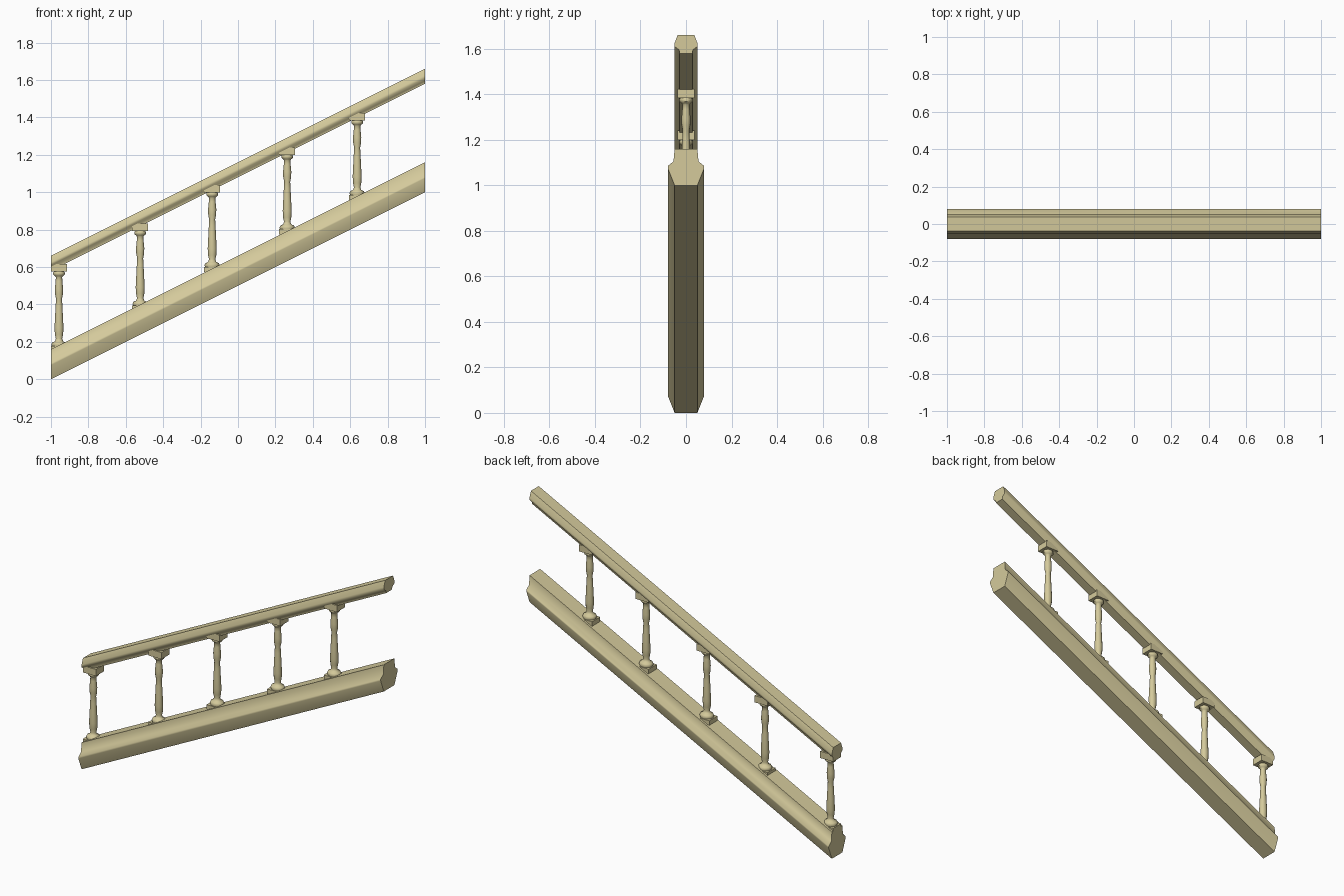
import bpy, bmesh, math

default = bpy.data.objects.get("Cube")
if default:
    bpy.data.objects.remove(default)

wood = bpy.data.materials.new("pale_wood")
wood.use_nodes = True
COLOUR = (0.66, 0.59, 0.33, 1)
wood.diffuse_color = COLOUR
wood.node_tree.nodes["Principled BSDF"].inputs["Base Color"].default_value = COLOUR

SLOPE = 0.5


def finish(name, bm, angle):
    bmesh.ops.recalc_face_normals(bm, faces=bm.faces)
    mesh = bpy.data.meshes.new(name)
    bm.to_mesh(mesh)
    bm.free()
    mesh.materials.append(wood)
    obj = bpy.data.objects.new(name, mesh)
    bpy.context.collection.objects.link(obj)
    bpy.ops.object.select_all(action='DESELECT')
    obj.select_set(True)
    bpy.context.view_layer.objects.active = obj
    bpy.ops.object.shade_smooth_by_angle(angle=math.radians(angle))
    return obj


def sloped_rail(name, half, base_z):
    """Sweep a mirrored (y, z) half profile up the slope, with upright ends."""
    profile = half + [(-y, z) for y, z in reversed(half)]
    bm = bmesh.new()
    rings = [[bm.verts.new((x, y, base_z + z + SLOPE * (x + 1))) for y, z in profile]
             for x in (-1, 0, 1)]
    n = len(profile)
    for a, b in zip(rings, rings[1:]):
        for i in range(n):
            j = (i + 1) % n
            bm.faces.new((a[i], a[j], b[j], b[i]))
    bm.faces.new(rings[0])
    bm.faces.new(rings[-1])
    return finish(name, bm, 60)


def add_block(bm, z0, z1, half_x, half_y):
    verts = bmesh.ops.create_cube(bm, size=1)["verts"]
    for v in verts:
        v.co.x *= 2 * half_x
        v.co.y *= 2 * half_y
        v.co.z = z1 if v.co.z > 0 else z0


def add_turning(bm, profile, sides=12):
    """Lathe a (radius, z) profile, slightly flattened across the rail."""
    rings = []
    for r, z in profile:
        rings.append([bm.verts.new((r * math.cos(math.tau * i / sides),
                                    0.9 * r * math.sin(math.tau * i / sides), z))
                      for i in range(sides)])
    for a, b in zip(rings, rings[1:]):
        for i in range(sides):
            j = (i + 1) % sides
            bm.faces.new((a[i], a[j], b[j], b[i]))
    bm.faces.new(rings[0])
    bm.faces.new(rings[-1])


# Rails
sloped_rail("bottom_rail", [(0.05, 0), (0.08, 0.075), (0.08, 0.085),
                            (0.055, 0.105), (0.05, 0.16)], 0)
sloped_rail("handrail", [(0.028, 0), (0.03, 0.015), (0.05, 0.03),
                         (0.05, 0.045), (0.037, 0.08)], 0.58)

# Turned balusters, measured down from the middle of the top block
TURNING = [(0.038, -0.42), (0.041, -0.409), (0.036, -0.398), (0.022, -0.392),
           (0.017, -0.378), (0.022, -0.355), (0.024, -0.32), (0.021, -0.26),
           (0.018, -0.20), (0.016, -0.165), (0.021, -0.14), (0.022, -0.11),
           (0.018, -0.07), (0.017, -0.05), (0.022, -0.043), (0.031, -0.036),
           (0.031, -0.026), (0.024, -0.015)]
places = [(-0.957, 0.595), (-0.523, 0.812), (-0.138, 1.019), (0.263, 1.22), (0.637, 1.404)]
for number, (x, z) in enumerate(places, 1):
    bm = bmesh.new()
    add_block(bm, -0.02, 0.02, 0.043, 0.038)
    add_block(bm, -0.445, -0.418, 0.043, 0.038)
    add_turning(bm, TURNING)
    baluster = finish(f"baluster_{number}", bm, 50)
    baluster.location = (x, 0, z)
